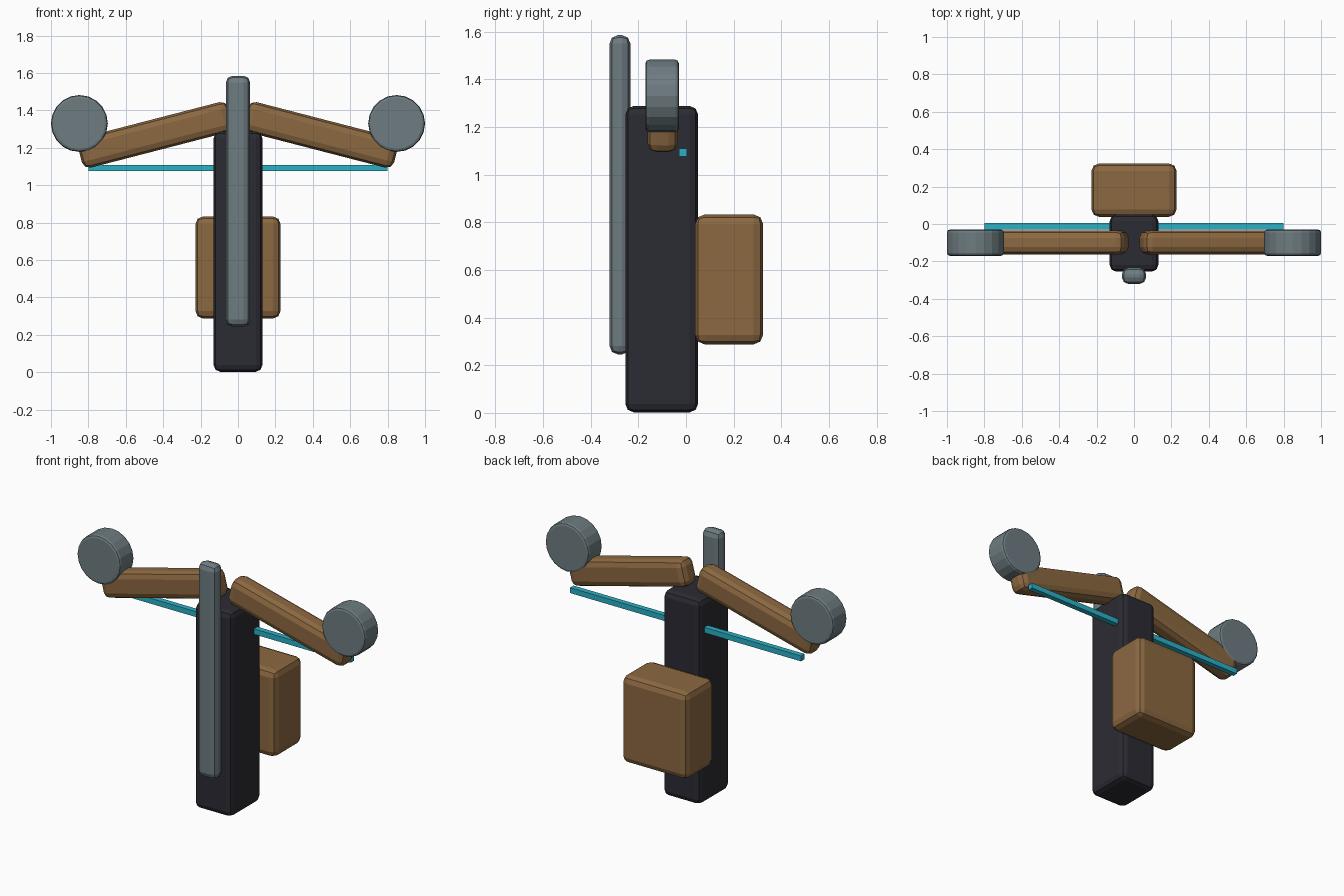
import bpy
import bmesh
from math import radians
from mathutils import Matrix, Vector

cube = bpy.data.objects.get("Cube")
if cube:
    bpy.data.objects.remove(cube, do_unlink=True)


def material(name, rgb):
    m = bpy.data.materials.new(name)
    m.use_nodes = True
    m.diffuse_color = (*rgb, 1)
    m.node_tree.nodes["Principled BSDF"].inputs["Base Color"].default_value = (*rgb, 1)
    return m


charcoal = material("charcoal", (0.024, 0.024, 0.033))
steel = material("steel grey", (0.155, 0.2, 0.22))
wood = material("brown wood", (0.26, 0.14, 0.053))
cyan = material("cyan string", (0.024, 0.44, 0.57))


def finish(name, bm, mat, location, bevel=0.0, segments=2, tilt=0.0):
    """Turn a bmesh into a named object with rounded edges."""
    mesh = bpy.data.meshes.new(name)
    bm.to_mesh(mesh)
    bm.free()
    mesh.materials.append(mat)
    obj = bpy.data.objects.new(name, mesh)
    obj.location = location
    obj.rotation_euler.y = tilt
    bpy.context.collection.objects.link(obj)
    if bevel:
        mod = obj.modifiers.new("rounded edges", "BEVEL")
        mod.width = bevel
        mod.segments = segments
        mod.limit_method = "ANGLE"
        mod.angle_limit = radians(40)
    return obj


def block(name, size, location, mat, **kw):
    bm = bmesh.new()
    bmesh.ops.create_cube(bm, size=1)
    bmesh.ops.scale(bm, vec=Vector(size), verts=bm.verts)
    return finish(name, bm, mat, location, **kw)


def wheel(name, radius, width, location, mat, **kw):
    bm = bmesh.new()
    bmesh.ops.create_cone(bm, cap_ends=True, segments=20, radius1=radius,
                          radius2=radius, depth=width,
                          matrix=Matrix.Rotation(radians(90), 4, "X"))
    return finish(name, bm, mat, location, **kw)


# Central column, front rail and rear block
block("body", (0.26, 0.305, 1.285), (0, -0.102, 0.645), charcoal, bevel=0.035)
block("front_rail", (0.13, 0.088, 1.34), (0, -0.277, 0.915), steel, bevel=0.036)
block("rear_grip", (0.455, 0.285, 0.545), (0, 0.181, 0.56), wood, bevel=0.04)

# Drooping limbs with a wheel at each tip
for side, sign in (("left", 1), ("right", -1)):
    block(side + "_limb", (0.832, 0.128, 0.167), (sign * 0.443, -0.098, 1.269),
          wood, bevel=0.04, tilt=sign * radians(14.5))
    wheel(side + "_wheel", 0.152, 0.14, (sign * 0.848, -0.1, 1.33), steel, bevel=0.015)

# Taut string between the limb tips
block("string", (1.6, 0.034, 0.034), (0, -0.012, 1.092), cyan)
